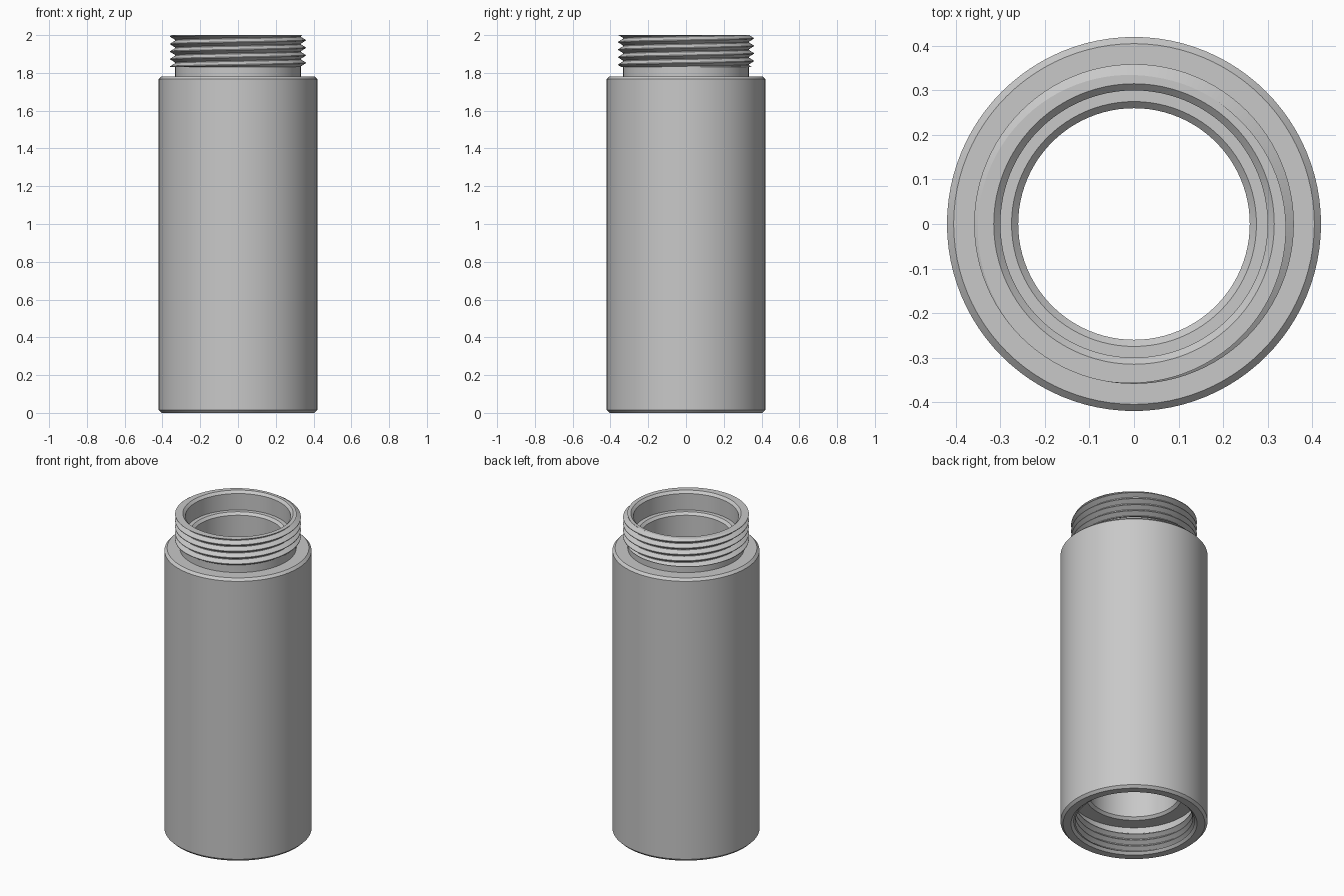
import bpy, bmesh, math

if "Cube" in bpy.data.objects:
    bpy.data.objects.remove(bpy.data.objects["Cube"], do_unlink=True)

SEGMENTS = 96
PITCH = 0.04

steel = bpy.data.materials.new("grey_metal")
steel.use_nodes = True
colour = (0.58, 0.58, 0.58, 1)
steel.diffuse_color = colour
steel.node_tree.nodes["Principled BSDF"].inputs["Base Color"].default_value = colour


def surface(name, section, outward=True, closed=False):
    """Sweep section(angle), a list of (radius, z), around the z axis."""
    bm = bmesh.new()
    columns = []
    for i in range(SEGMENTS + 1):
        a = 2 * math.pi * i / SEGMENTS
        columns.append([bm.verts.new((r * math.cos(a), r * math.sin(a), z))
                        for r, z in section(i / SEGMENTS)])
    for left, right in zip(columns, columns[1:]):
        count = len(left)
        for k in range(count if closed else count - 1):
            n = (k + 1) % count
            quad = (left[k], right[k], right[n], left[n])
            bm.faces.new(quad if outward else quad[::-1])
    bmesh.ops.remove_doubles(bm, verts=bm.verts, dist=0.00005)
    mesh = bpy.data.meshes.new(name)
    bm.to_mesh(mesh)
    bm.free()
    mesh.materials.append(steel)
    obj = bpy.data.objects.new(name, mesh)
    bpy.context.collection.objects.link(obj)
    bpy.ops.object.select_all(action="DESELECT")
    obj.select_set(True)
    bpy.context.view_layer.objects.active = obj
    bpy.ops.object.shade_smooth_by_angle(angle=math.radians(25))
    return obj


def thread_section(root, crest, low, high, start, end, phase):
    """Helical ridge clipped flat at low and high, joined to start and end radii."""
    corners = [(-0.45, root), (-0.05, crest), (0.05, crest), (0.45, root)]

    def radius(z, turn):
        t = abs(((z - phase) / PITCH - turn + 0.5) % 1 - 0.5)
        slope = min(max((t - 0.05) / 0.4, 0), 1)
        return crest + (root - crest) * slope

    def section(turn):
        points = [(start, low)]
        first = math.floor((low - phase) / PITCH) - 2
        last = math.ceil((high - phase) / PITCH) + 2
        for n in range(first, last + 1):
            for offset, r in corners:
                z = phase + PITCH * (n + turn + offset)
                if low < z < high:
                    points.append((r, z))
                else:
                    z = min(max(z, low), high)
                    points.append((radius(z, turn), z))
        return points + [(end, high)]

    return section


# Tube body: lower socket, outer wall, neck, then rim and stepped bore
outer_profile = [(0.36, 0.135), (0.36, 0.18), (0.275, 0.18), (0.26, 0.195),
                 (0.26, 1.867), (0.275, 1.882), (0.30, 1.882),
                 (0.30, 1.985), (0.315, 2), (0.333, 2)]
surface("inner_bore", lambda turn: outer_profile, outward=False)

wall_profile = [(0.345, 0.015), (0.36, 0), (0.405, 0), (0.42, 0.015),
                (0.42, 1.767), (0.405, 1.782), (0.333, 1.782), (0.333, 1.83)]
surface("outer_wall", lambda turn: wall_profile)

# External thread on the neck
surface("neck_thread",
        thread_section(0.333, 0.359, 1.83, 2.0, 0.333, 0.333, 1.973))

# Internal thread inside the lower socket
surface("socket_thread",
        thread_section(0.36, 0.335, 0.015, 0.135, 0.345, 0.36, 0.02),
        outward=False)
